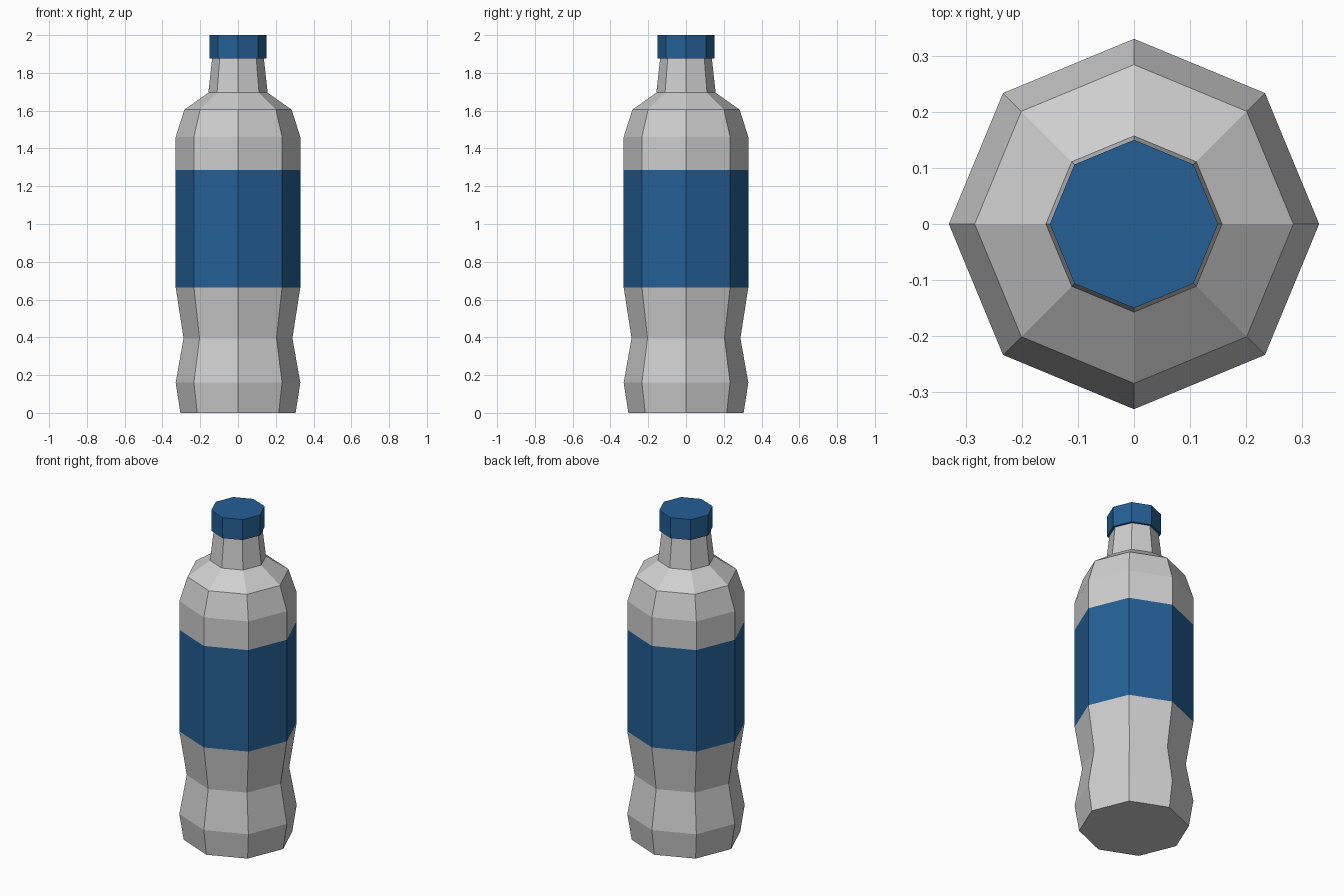
import bpy
import bmesh
from math import cos, sin, tau

cube = bpy.data.objects.get("Cube")
if cube:
    bpy.data.objects.remove(cube)

SIDES = 8


def material(name, color):
    mat = bpy.data.materials.new(name)
    mat.use_nodes = True
    mat.diffuse_color = color
    mat.node_tree.nodes["Principled BSDF"].inputs["Base Color"].default_value = color
    return mat


def lathe(name, profile, mats, pick=lambda z: 0):
    """Flat-sided turned solid from (radius, height) pairs, capped at both ends."""
    bm = bmesh.new()
    rings = [[bm.verts.new((r * cos(tau * i / SIDES), r * sin(tau * i / SIDES), z))
              for i in range(SIDES)] for r, z in profile]
    for low, high in zip(rings, rings[1:]):
        for i in range(SIDES):
            j = (i + 1) % SIDES
            bm.faces.new((low[i], low[j], high[j], high[i]))
    bm.faces.new(rings[0][::-1])
    bm.faces.new(rings[-1])
    for face in bm.faces:
        face.material_index = pick(face.calc_center_median().z)
    mesh = bpy.data.meshes.new(name)
    bm.to_mesh(mesh)
    bm.free()
    for mat in mats:
        mesh.materials.append(mat)
    obj = bpy.data.objects.new(name, mesh)
    bpy.context.collection.objects.link(obj)
    return obj


grey = material("pale grey plastic", (0.62, 0.62, 0.62, 1))
blue = material("blue", (0.017, 0.115, 0.30, 1))

# Bottle with pinched waist, label band, shoulder and neck
LABEL_LOW, LABEL_HIGH = 0.665, 1.285
lathe("bottle",
      [(0.305, 0), (0.33, 0.16), (0.288, 0.395), (0.33, LABEL_LOW),
       (0.33, LABEL_HIGH), (0.33, 1.46), (0.284, 1.605),
       (0.157, 1.695), (0.137, 1.875)],
      [grey, blue], lambda z: int(LABEL_LOW < z < LABEL_HIGH))

# Screw cap
lathe("cap", [(0.15, 1.875), (0.15, 2.0)], [blue])
